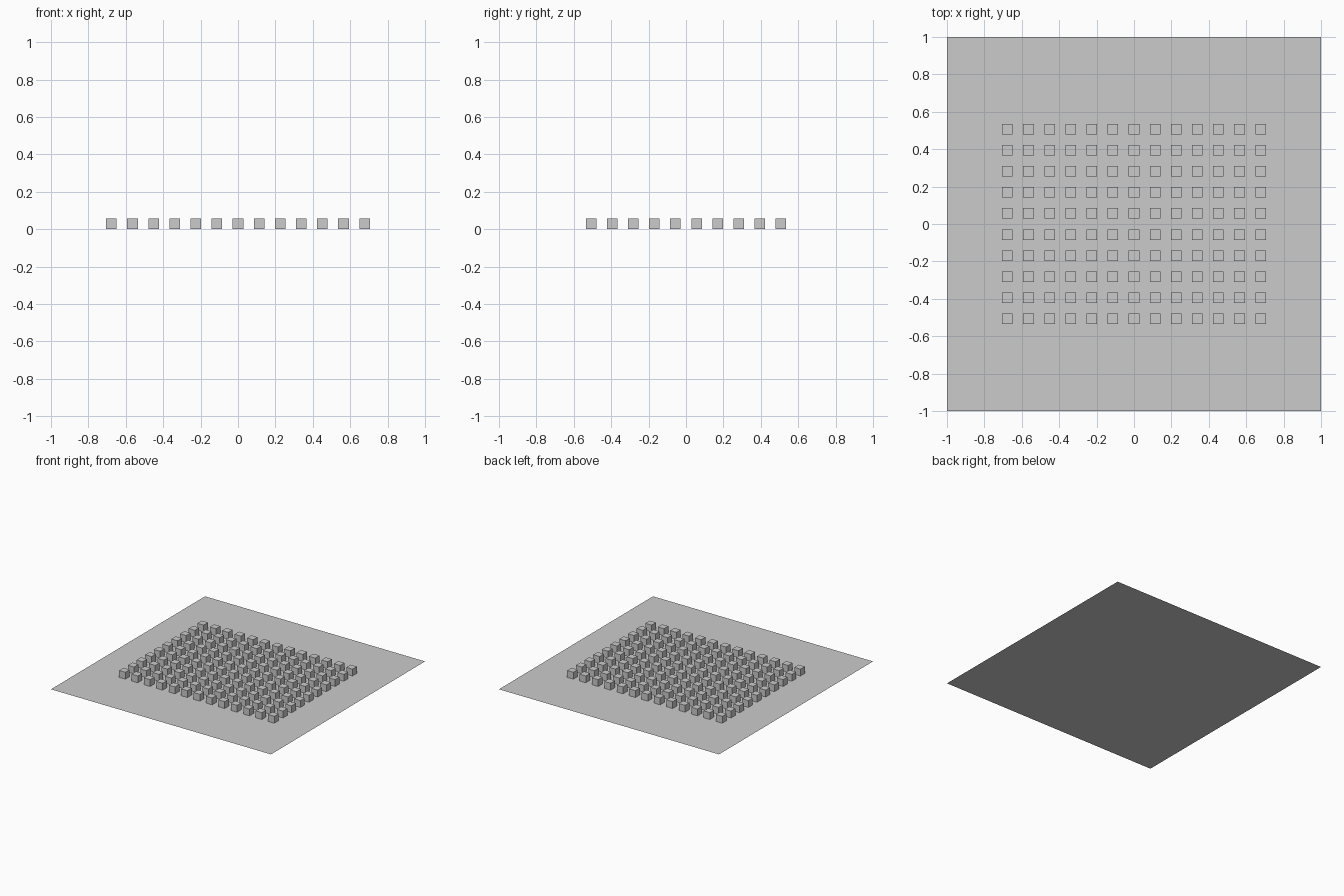
import bpy

if "Cube" in bpy.data.objects:
    bpy.data.objects.remove(bpy.data.objects["Cube"])

COLS, ROWS = 13, 10
PITCH = 0.1128      # centre-to-centre spacing
SIZE = PITCH / 2    # cube edge

# Flat base sheet
bpy.ops.mesh.primitive_plane_add(size=2, location=(0, 0, 0))
bpy.context.object.name = "base_plane"

# First cube at the front left corner, resting on the sheet
bpy.ops.mesh.primitive_cube_add(
    size=SIZE,
    location=(-(COLS - 1) / 2 * PITCH, -(ROWS - 1) / 2 * PITCH, SIZE / 2))
cubes = bpy.context.object
cubes.name = "cube_grid"

# Repeat it along x, then along y
for name, count, step in (("columns", COLS, (PITCH, 0, 0)),
                          ("rows", ROWS, (0, PITCH, 0))):
    arr = cubes.modifiers.new(name, 'ARRAY')
    arr.count = count
    arr.use_relative_offset = False
    arr.use_constant_offset = True
    arr.constant_offset_displace = step
